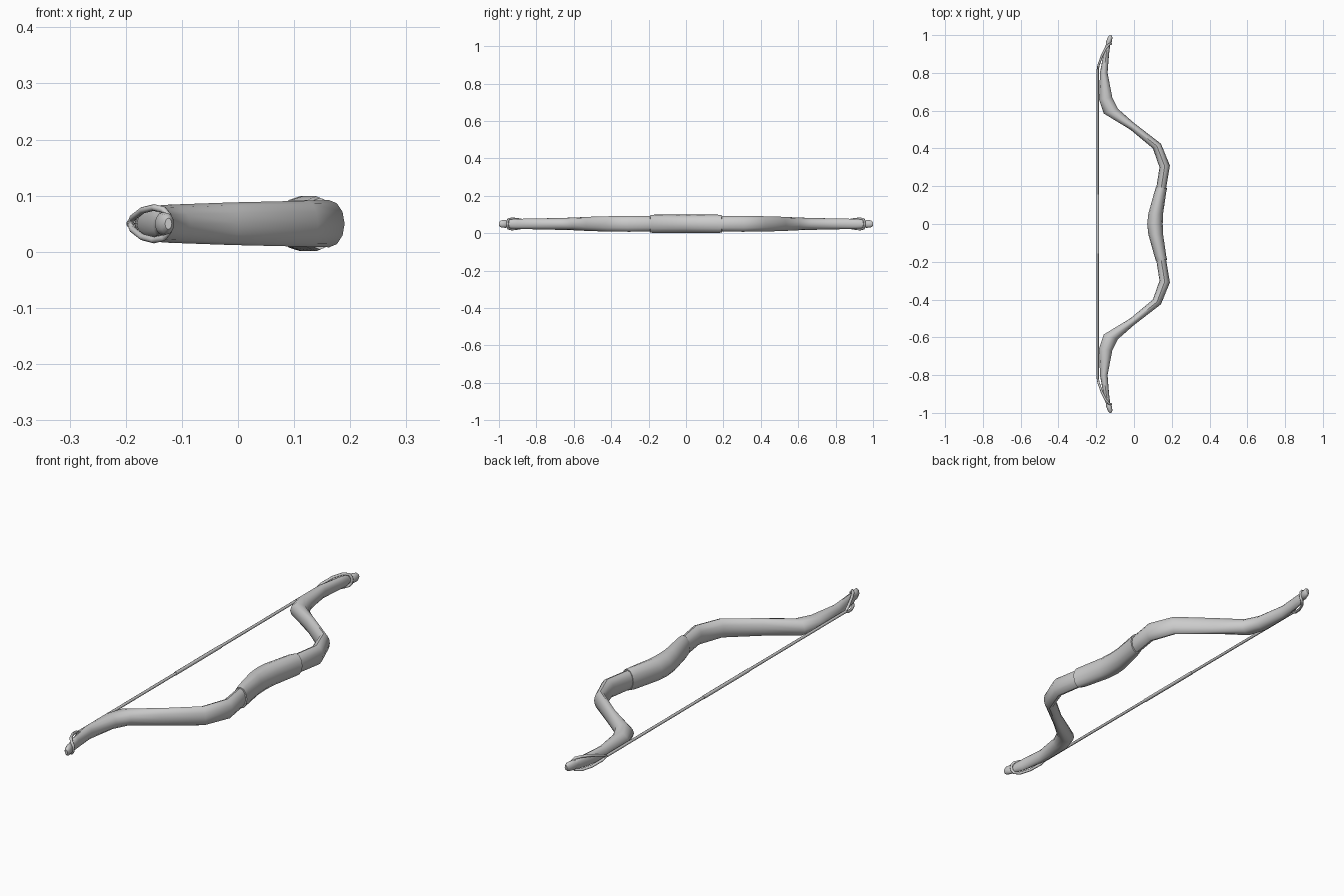
import bpy, bmesh
from math import cos, sin, pi
from mathutils import Vector

if "Cube" in bpy.data.objects:
    bpy.data.objects.remove(bpy.data.objects["Cube"])

Z = 0.05  # height of the bow's centre plane


def loft(name, sections, sides=12):
    """Skin elliptical rings; each section is (string side xy, outer side xy, half height)."""
    bm = bmesh.new()
    rings = []
    for ax, ay, bx, by, h in sections:
        a, b = Vector((ax, ay, Z)), Vector((bx, by, Z))
        mid, half = (a + b) / 2, (b - a) / 2
        rings.append([bm.verts.new(mid + half * cos(t) + Vector((0, 0, h * sin(t))))
                      for t in (2 * pi * i / sides for i in range(sides))])
    for r, s in zip(rings, rings[1:]):
        for i in range(sides):
            j = (i + 1) % sides
            bm.faces.new((r[i], r[j], s[j], s[i]))
    bm.faces.new(rings[0])
    bm.faces.new(rings[-1])
    bmesh.ops.recalc_face_normals(bm, faces=bm.faces)
    me = bpy.data.meshes.new(name)
    bm.to_mesh(me)
    bm.free()
    ob = bpy.data.objects.new(name, me)
    bpy.context.collection.objects.link(ob)
    bpy.ops.object.select_all(action='DESELECT')
    ob.select_set(True)
    bpy.context.view_layer.objects.active = ob
    bpy.ops.object.shade_smooth_by_angle(angle=0.8)
    return ob


def flip(sections):
    return [(ax, -ay, bx, -by, h) for ax, ay, bx, by, h in sections]


def cord(name, points, radius, cyclic=False):
    cu = bpy.data.curves.new(name, 'CURVE')
    cu.dimensions = '3D'
    cu.bevel_depth = radius
    cu.bevel_resolution = 2
    cu.use_fill_caps = True
    sp = cu.splines.new('POLY')
    sp.points.add(len(points) - 1)
    for p, (x, y, z) in zip(sp.points, points):
        p.co = (x, y, Z + z, 1)
    sp.use_cyclic_u = cyclic
    sp.use_smooth = True
    ob = bpy.data.objects.new(name, cu)
    bpy.context.collection.objects.link(ob)


# Recurved limbs, from under the grip out to the knobbed tip
limb = [
    (0.113, 0.16, 0.165, 0.16, 0.041),
    (0.135, 0.30, 0.190, 0.31, 0.042),
    (0.100, 0.40, 0.143, 0.425, 0.041),
    (-0.02, 0.50, 0.000, 0.535, 0.038),
    (-0.16, 0.585, -0.085, 0.61, 0.034),
    (-0.185, 0.66, -0.115, 0.67, 0.032),
    (-0.18, 0.80, -0.14, 0.80, 0.029),
    (-0.162, 0.90, -0.132, 0.90, 0.027),
    (-0.152, 0.94, -0.127, 0.94, 0.024),
    (-0.148, 0.953, -0.128, 0.950, 0.017),
    (-0.148, 0.965, -0.118, 0.962, 0.021),
    (-0.138, 0.99, -0.114, 0.988, 0.019),
    (-0.130, 1.0, -0.118, 0.999, 0.010),
]
loft("upper_limb", limb)
loft("lower_limb", flip(limb))

# Swollen hand grip
grip = [
    (0.116, 0.195, 0.176, 0.19, 0.046),
    (0.108, 0.17, 0.171, 0.17, 0.049),
    (0.076, 0.055, 0.154, 0.055, 0.049),
    (0.070, 0.0, 0.152, 0.0, 0.049),
]
loft("grip", grip + flip(grip)[-2::-1])

# Bowstring with a thicker centre serving
cord("bowstring", [(-0.192, -0.82, 0), (-0.192, 0.82, 0)], 0.006)
cord("string_serving", [(-0.192, -0.155, 0), (-0.192, 0.155, 0)], 0.0075)

# String loops hooked round the nocks
side = [(-0.188, 0.84, 0.010), (-0.170, 0.89, 0.024),
        (-0.150, 0.93, 0.029), (-0.133, 0.95, 0.025), (-0.124, 0.953, 0.014)]
loop = [(-0.192, 0.815, 0)] + side + [(-0.121, 0.954, 0)] + \
       [(x, y, -z) for x, y, z in reversed(side)]
cord("upper_string_loop", loop, 0.006, True)
cord("lower_string_loop", [(x, -y, z) for x, y, z in loop], 0.006, True)
